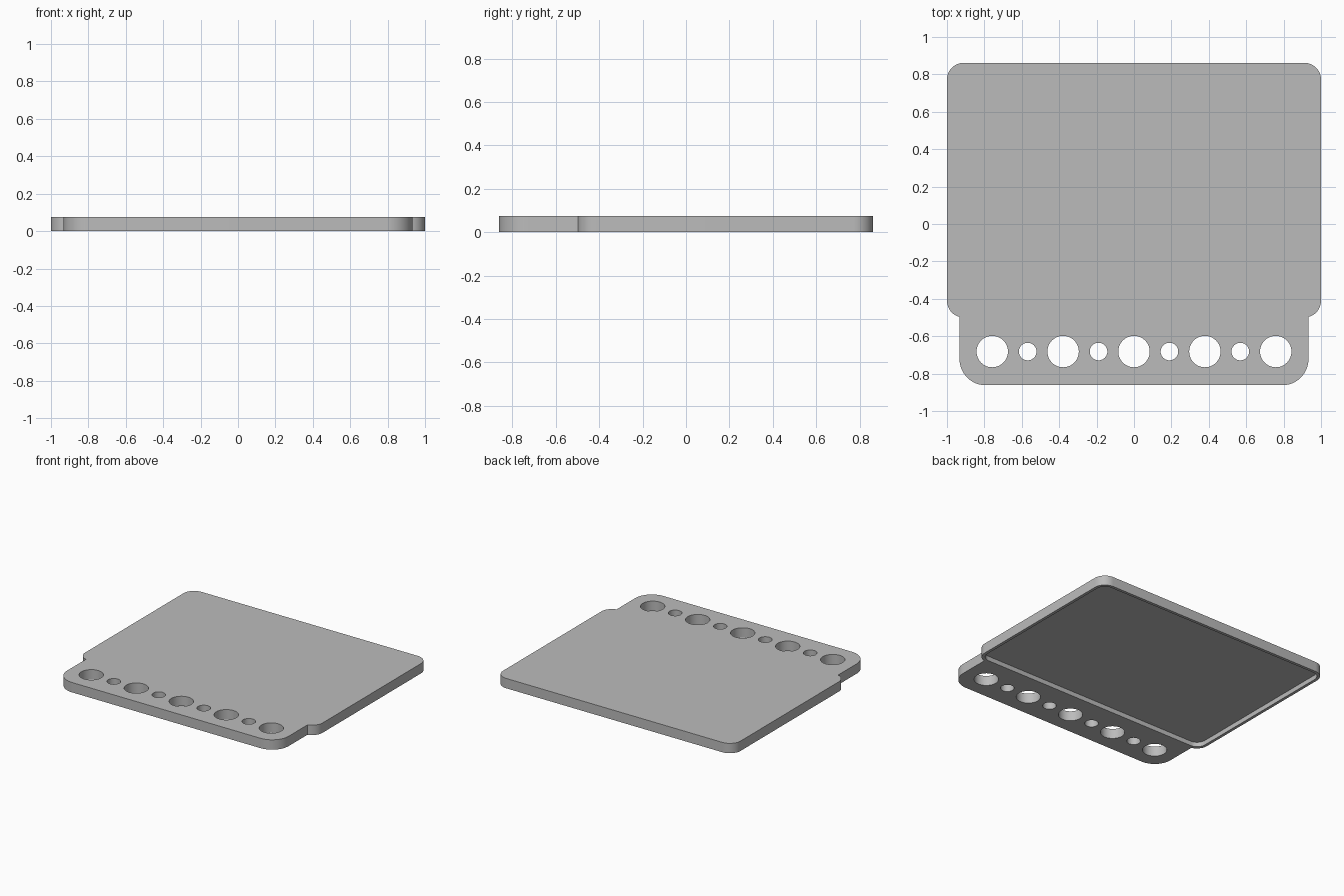
import bpy, bmesh, math

if "Cube" in bpy.data.objects:
    bpy.data.objects.remove(bpy.data.objects["Cube"])

T = 0.075           # plate thickness
RIM = 0.022         # rim left around the underside pocket
DEPTH = 0.035       # pocket depth
Y0, Y1, YB = -0.862, -0.497, 0.862   # tab front, body front, body back


def arc(cx, cy, r, a0, a1, n=12):
    """Points on an arc, angles in degrees."""
    return [(cx + r * math.cos(math.radians(a0 + (a1 - a0) * i / n)),
             cy + r * math.sin(math.radians(a0 + (a1 - a0) * i / n)))
            for i in range(n + 1)]


def add_prism(bm, pts, z0, z1):
    """Closed vertical prism from a counter-clockwise outline."""
    low = [bm.verts.new((x, y, z0)) for x, y in pts]
    high = [bm.verts.new((x, y, z1)) for x, y in pts]
    bm.faces.new(low[::-1])
    bm.faces.new(high)
    n = len(pts)
    for i in range(n):
        j = (i + 1) % n
        bm.faces.new((low[i], low[j], high[j], high[i]))


def make_object(name, bm):
    mesh = bpy.data.meshes.new(name)
    bm.to_mesh(mesh)
    bm.free()
    ob = bpy.data.objects.new(name, mesh)
    bpy.context.collection.objects.link(ob)
    return ob


# Plate outline: right half, mirrored to the left
R, RT, XT = 0.09, 0.14, 0.933
right = arc(XT - RT, Y0 + RT, RT, -90, 0)                 # tab corner
right += arc(1 - R, Y1 - 0.003 + R, R, -75.2, 0)          # shoulder corner
right += arc(1 - R, YB - R, R, 0, 90)                     # back corner
outline = right + [(-x, y) for x, y in reversed(right)]
bm = bmesh.new()
add_prism(bm, outline, 0, T)
plate = make_object("plate", bm)

# Cutter: alternating large and small holes, plus the underside pocket
bm = bmesh.new()
for i in range(-4, 5):
    r = 0.084 if i % 2 == 0 else 0.047
    add_prism(bm, arc(i * 0.1895, -0.682, r, 0, 360, 48)[:-1], -0.1, 0.2)
px, p0, p1, pr = 1 - RIM, Y1 + RIM, YB - RIM, R - RIM
pocket = (arc(px - pr, p0 + pr, pr, -90, 0) + arc(px - pr, p1 - pr, pr, 0, 90)
          + arc(pr - px, p1 - pr, pr, 90, 180) + arc(pr - px, p0 + pr, pr, 180, 270))
add_prism(bm, pocket, -0.1, DEPTH)
cutter = make_object("hole_and_pocket_cutter", bm)
cutter.hide_render = True

# Cut the plate and drop the cutter
mod = plate.modifiers.new("cut", 'BOOLEAN')
mod.operation = 'DIFFERENCE'
mod.solver = 'EXACT'
mod.object = cutter
bpy.context.view_layer.objects.active = plate
plate.select_set(True)
bpy.ops.object.modifier_apply(modifier=mod.name)
bpy.data.objects.remove(cutter)

# Plain grey, smooth rounded walls with sharp rims
grey = bpy.data.materials.new("plain grey")
grey.diffuse_color = (0.5, 0.5, 0.5, 1)
grey.use_nodes = True
grey.node_tree.nodes["Principled BSDF"].inputs["Base Color"].default_value = grey.diffuse_color
plate.data.materials.clear()
plate.data.materials.append(grey)
bpy.ops.object.shade_smooth_by_angle(angle=math.radians(30))
